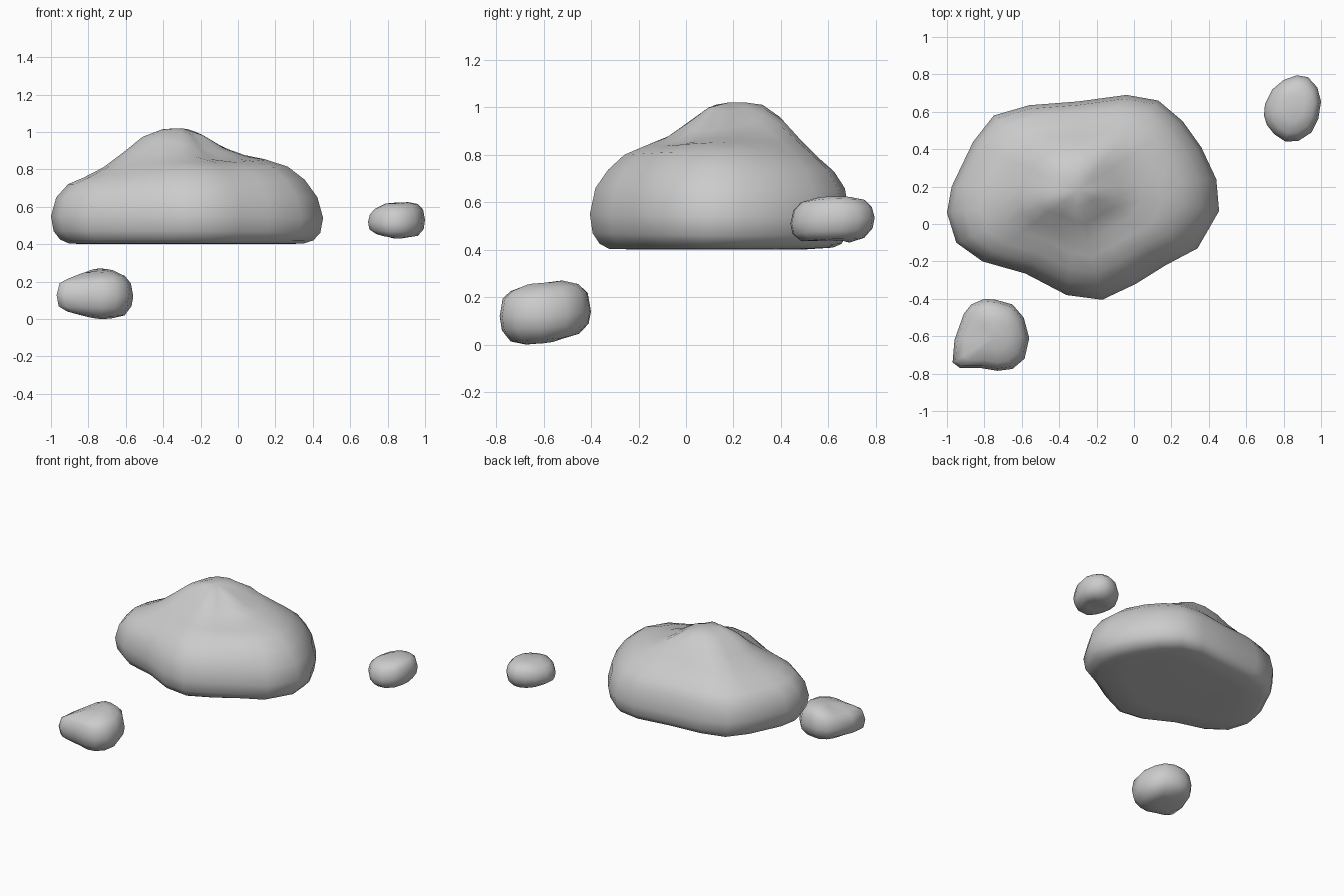
import bpy, bmesh
from math import atan2, cos, pi, exp, radians


def blend(heights, ang):
    """Smoothly blend heights given for east, north, west, south."""
    t = (ang / (pi / 2)) % 4
    i = int(t) % 4
    w = (1 - cos((t - int(t)) * pi)) / 2
    return heights[i] * (1 - w) + heights[(i + 1) % 4] * w


def rock(name, centre, outline, top, rows, bottom, dip=0.0):
    """Loft scaled copies of the plan outline; rows are (scale, E, N, W, S heights)."""
    bm = bmesh.new()
    cx, cy = centre
    rings = []
    for k, (f, *heights) in enumerate(rows):
        ring = []
        for x, y in outline:
            a = atan2(y - cy, x - cx)
            z = blend(heights, a)
            if k < len(rows) / 2:  # hollow beside the peak, towards front right
                z -= dip * exp(-((a + radians(42)) / 0.55) ** 2 - ((f - 0.38) / 0.2) ** 2)
            ring.append(bm.verts.new((cx + (x - cx) * f, cy + (y - cy) * f, z)))
        rings.append(ring)
    n = len(outline)
    for a, b in zip(rings, rings[1:]):
        for i in range(n):
            j = (i + 1) % n
            bm.faces.new((a[i], a[j], b[j], b[i]))
    for ring, z in ((rings[0], top), (rings[-1], bottom)):
        tip = bm.verts.new((cx, cy, z))
        for i in range(n):
            bm.faces.new((tip, ring[i], ring[(i + 1) % n]))
    bmesh.ops.recalc_face_normals(bm, faces=bm.faces)
    for face in bm.faces:
        face.smooth = True
    me = bpy.data.meshes.new(name)
    bm.to_mesh(me)
    bm.free()
    ob = bpy.data.objects.new(name, me)
    bpy.context.collection.objects.link(ob)
    return ob


# Large flat-bottomed boulder with an off-centre peak
rock("large_boulder", (-0.30, 0.18),
     [(-1, .06), (-.95, -.10), (-.81, -.20), (-.58, -.265), (-.36, -.38), (-.17, -.405),
      (.01, -.32), (.17, -.22), (.34, -.13), (.455, .07), (.44, .24), (.36, .41),
      (.26, .55), (.13, .66), (-.04, .69), (-.30, .655), (-.56, .635), (-.75, .58),
      (-.86, .44), (-.975, .20)],
     1.02,
     [(.15, .985, 1.02, 1.015, 1.0),
      (.30, .92, 1.01, .975, .94),
      (.45, .88, .96, .89, .88),
      (.60, .855, .86, .81, .84),
      (.75, .815, .775, .755, .80),
      (.87, .745, .725, .72, .735),
      (.96, .65, .66, .65, .66),
      (1.0, .54, .53, .55, .55),
      (.98, .46, .46, .47, .47),
      (.93, .42, .425, .425, .425),
      (.86, .403, .41, .403, .403),
      (.60, .40, .40, .40, .40)],
     0.40, dip=0.035)

# Small stone, low at the front left
rock("front_stone", (-.74, -.60),
     [(-.97, -.74), (-.93, -.77), (-.82, -.77), (-.73, -.785), (-.65, -.775), (-.585, -.72),
      (-.56, -.61), (-.59, -.50), (-.65, -.43), (-.74, -.405), (-.80, -.40), (-.87, -.43),
      (-.91, -.48), (-.96, -.62)],
     .26,
     [(.40, .26, .27, .245, .25),
      (.75, .23, .255, .21, .225),
      (.93, .19, .22, .19, .195),
      (1.0, .12, .14, .13, .12),
      (.95, .07, .09, .07, .06),
      (.75, .02, .045, .05, .013),
      (.40, .005, .025, .025, .0)],
     .006)

# Smallest stone, higher up at the back right
rock("back_stone", (.85, .62),
     [(.695, .58), (.71, .53), (.75, .48), (.81, .44), (.88, .445), (.95, .49), (.985, .56),
      (1.0, .655), (.98, .73), (.93, .785), (.87, .795), (.80, .77), (.74, .72), (.70, .64)],
     .622,
     [(.40, .625, .622, .617, .618),
      (.75, .615, .61, .59, .60),
      (.93, .585, .58, .56, .565),
      (1.0, .53, .535, .52, .51),
      (.95, .48, .49, .48, .465),
      (.75, .445, .45, .46, .435),
      (.40, .44, .43, .445, .437)],
     .45)
